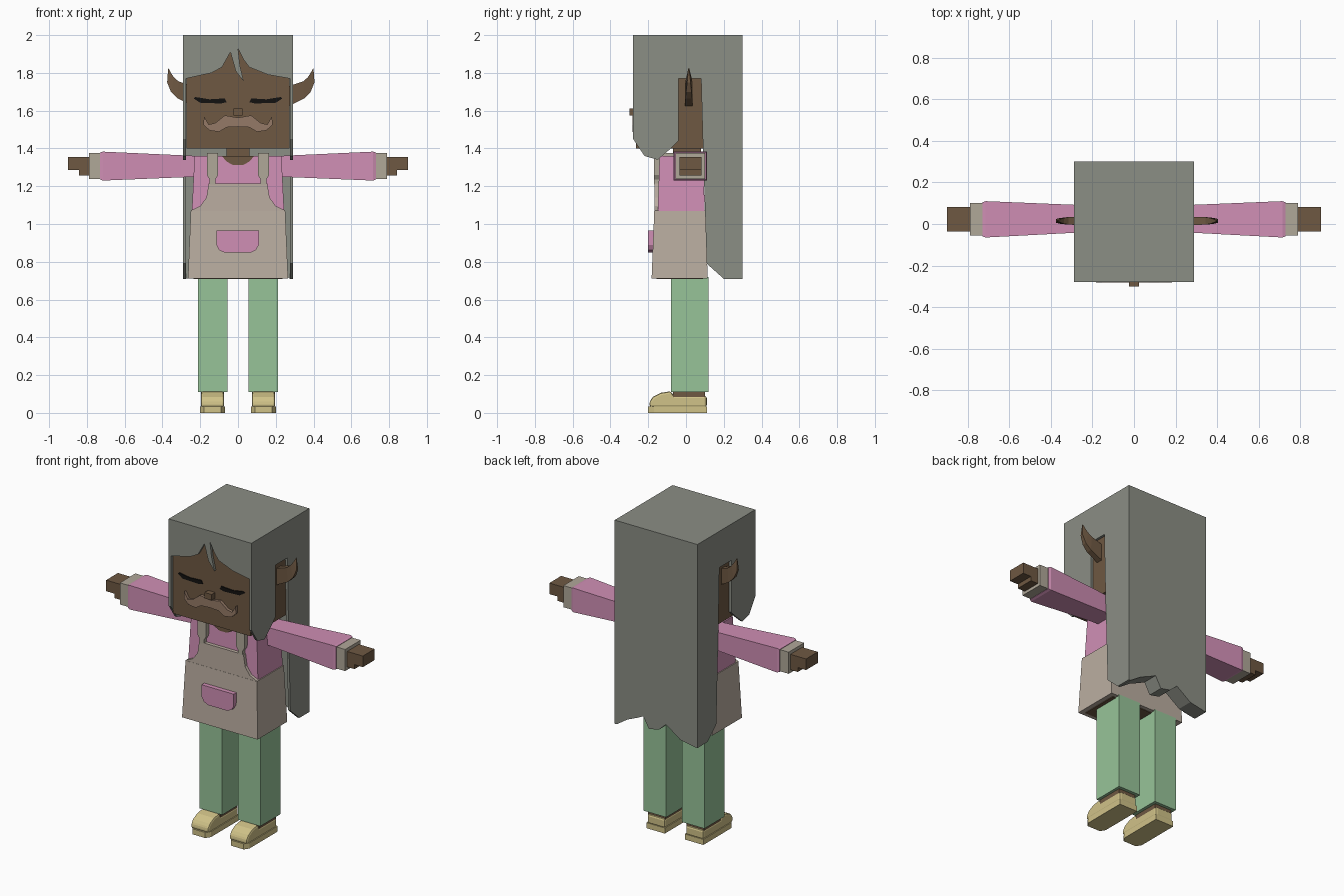
import bpy, bmesh

if "Cube" in bpy.data.objects:
    bpy.data.objects.remove(bpy.data.objects["Cube"], do_unlink=True)


def material(name, r, g, b):
    lin = [((c / 255 + 0.055) / 1.055) ** 2.4 for c in (r, g, b)] + [1]
    m = bpy.data.materials.new(name)
    m.use_nodes = True
    m.diffuse_color = lin
    bsdf = m.node_tree.nodes["Principled BSDF"]
    bsdf.inputs["Base Color"].default_value = lin
    bsdf.inputs["Roughness"].default_value = 0.9
    return m


HAIR = material("grey hair", 139, 142, 133)
SKIN = material("brown skin", 110, 88, 66)
PINK = material("pink shirt", 208, 143, 181)
APRON = material("tan apron", 187, 174, 161)
CUFF = material("pale cuff", 176, 168, 153)
GREEN = material("green trousers", 151, 196, 153)
SHOE = material("yellow shoe", 208, 194, 136)
STACHE = material("light brown moustache", 149, 122, 103)
BLACK = material("black eye", 18, 17, 16)


def place(axis, p, u, v):
    return {"x": (p, u, v), "y": (u, p, v), "z": (u, v, p)}[axis]


def finish(name, bm, mat):
    bmesh.ops.recalc_face_normals(bm, faces=bm.faces)
    me = bpy.data.meshes.new(name)
    bm.to_mesh(me)
    bm.free()
    me.materials.append(mat)
    ob = bpy.data.objects.new(name, me)
    bpy.context.collection.objects.link(ob)
    return ob


def skin_rings(name, rings, mat):
    """Closed solid through matching rings of points."""
    bm = bmesh.new()
    vs = [[bm.verts.new(p) for p in ring] for ring in rings]
    n = len(vs[0])
    for a, b in zip(vs, vs[1:]):
        for i in range(n):
            j = (i + 1) % n
            bm.faces.new((a[i], a[j], b[j], b[i]))
    bm.faces.new(vs[0])
    bm.faces.new(vs[-1])
    return finish(name, bm, mat)


def prism(name, axis, pts, a, b, mat):
    """Outline extruded along an axis."""
    return skin_rings(name, [[place(axis, p, u, v) for u, v in pts] for p in (a, b)], mat)


def loft(name, axis, sections, mat):
    """Rectangles (position, u0, u1, v0, v1) joined along an axis."""
    rings = [[place(axis, p, u, v) for u, v in ((u0, v0), (u1, v0), (u1, v1), (u0, v1))]
             for p, u0, u1, v0, v1 in sections]
    return skin_rings(name, rings, mat)


def box(name, x0, x1, y0, y1, z0, z1, mat):
    return loft(name, "z", [(z0, x0, x1, y0, y1), (z1, x0, x1, y0, y1)], mat)


def flip(pts, s):
    return [(s * u, v) for u, v in pts]


# Head, neck and face
box("head", -.272, .272, -.264, .2, 1.4, 1.96, SKIN)
box("neck", -.06, .06, -.07, .08, 1.3, 1.42, SKIN)
box("nose", -.025, .025, -.3, -.26, 1.575, 1.612, SKIN)
half = [(0, 1.563), (.07, 1.575), (.12, 1.535), (.155, 1.527), (.18, 1.57), (.183, 1.525),
        (.15, 1.495), (.1, 1.488), (.06, 1.512), (0, 1.515)]
for side, s in (("left", 1), ("right", -1)):
    prism(side + "_moustache", "y", flip(half, s), -.282, -.26, STACHE)
    prism(side + "_eye", "y", flip([(.06, 1.645), (.09, 1.638), (.2, 1.642), (.235, 1.665),
                                    (.225, 1.672), (.15, 1.66), (.07, 1.665)], s),
          -.27, -.263, BLACK)

# Hair: crown, fringe with a hanging lock, side panels and ragged back
box("hair_crown", -.275, .275, -.28, .3, 1.96, 2, HAIR)
prism("hair_fringe", "y", [(-.275, 1.96), (-.275, 1.77), (-.14, 1.8), (-.085, 1.83), (-.04, 1.91),
                           (-.012, 1.81), (.03, 1.755), (.01, 1.84), (0, 1.93), (.03, 1.87),
                           (.06, 1.83), (.16, 1.79), (.275, 1.77), (.275, 1.96)],
      -.28, -.262, HAIR)
prism("hair_back", "y", [(.275, 1.96), (.275, .71), (.2, .76), (.13, .79), (.09, .81), (.05, .74),
                         (-.02, .755), (-.07, .8), (-.17, .73), (-.275, .71), (-.275, 1.96)],
      .2, .3, HAIR)
lobe = [(-.28, 2), (-.28, 1.45), (-.22, 1.36), (-.15, 1.34), (-.08, 1.4), (-.04, 1.44),
        (-.04, 1.77), (.08, 1.77), (.09, 1.4), (.11, .79), (.2, .71), (.3, .71), (.3, 2)]
for side, s in (("left", 1), ("right", -1)):
    prism(side + "_hair_panel", "x", lobe, s * .275, s * .29, HAIR)

# Pointed ears, thick at the root and thin at the tip
for side, s in (("left", 1), ("right", -1)):
    rings = [((.27, 1.73), (.27, 1.625), .02), ((.345, 1.755), (.35, 1.665), .018),
             ((.368, 1.775), (.385, 1.7), .014), ((.382, 1.795), (.405, 1.75), .009),
             ((.398, 1.825), (.4, 1.82), .002)]
    skin_rings(side + "_ear", [[(.015 + s * (p[0] - .015), .015 + d, p[1])
                                for p, d in ((t, -w), (t, w), (b, w), (b, -w))]
                               for t, b, w in rings], SKIN)

# Shirt and apron
loft("shirt", "z", [(1.05, -.245, .245, -.15, .1), (1.36, -.23, .23, -.14, .09)], PINK)
prism("neckline", "y", [(-.085, 1.36), (-.06, 1.33), (-.025, 1.312), (.025, 1.312), (.06, 1.33),
                        (.085, 1.36)], -.148, -.139, SKIN)
loft("apron_skirt", "z", [(.712, -.265, .265, -.182, .115), (1.07, -.25, .25, -.168, .102)], APRON)
box("skirt_underside", -.235, .235, -.155, .09, .708, .715, SKIN)
prism("apron_bib", "y", [(-.25, 1.06), (-.25, 1.072), (-.2, 1.095), (-.167, 1.14), (-.155, 1.215),
                         (.155, 1.215), (.167, 1.14), (.2, 1.095), (.25, 1.072), (.25, 1.06)],
      -.167, -.145, APRON)
prism("apron_pocket", "y", [(-.115, .965), (-.115, .89), (-.1, .862), (-.07, .848), (.065, .848),
                            (.095, .862), (.11, .89), (.11, .965)], -.2, -.165, PINK)

for side, s in (("left", 1), ("right", -1)):
    # Straps over the shoulder
    prism(side + "_strap", "y", flip([(.105, 1.375), (.105, 1.26), (.12, 1.235), (.12, 1.21),
                                      (.15, 1.21), (.15, 1.235), (.165, 1.26), (.165, 1.375)], s),
          -.17, -.138, CUFF)
    loft(side + "_strap_top", "x", [(s * .105, -.138, .11, 1.35, 1.375),
                                    (s * .165, -.138, .11, 1.35, 1.375)], CUFF)

    # Arms
    loft(side + "_sleeve", "x", [(s * .215, -.04, .09, 1.25, 1.36), (s * .3, -.043, .093, 1.247, 1.364),
                                 (s * .715, -.065, .11, 1.23, 1.383),
                                 (s * .73, -.06, .105, 1.236, 1.378)], PINK)
    loft(side + "_cuff", "x", [(s * .725, -.055, .1, 1.238, 1.375),
                               (s * .79, -.055, .1, 1.238, 1.375)], CUFF)
    prism(side + "_hand", "y", flip([(.78, 1.355), (.78, 1.257), (.842, 1.257), (.842, 1.285),
                                     (.9, 1.285), (.9, 1.355)], s), -.035, .083, SKIN)

    # Legs
    loft(side + "_trouser_leg", "z", [(.11, s * .055, s * .213, -.08, .12),
                                      (.72, s * .055, s * .213, -.08, .12)], GREEN)
    loft(side + "_ankle", "z", [(.07, s * .075, s * .195, -.07, .1),
                                (.13, s * .075, s * .195, -.07, .1)], SKIN)

    # Shoes: flat sole with a rounded toe, and a bevelled upper
    c = s * .135
    prism(side + "_shoe_sole", "z", [(c - .065, .112), (c - .065, -.17), (c - .045, -.2),
                                     (c + .045, -.2), (c + .065, -.17), (c + .065, .112)],
          0, .035, SHOE)
    upper = prism(side + "_shoe_upper", "x", [(-.193, .03), (-.193, .06), (-.175, .085), (-.135, .106),
                                              (-.08, .115), (-.065, .09), (.11, .09), (.11, .03)],
                  c - .062, c + .062, SHOE)
    bevel = upper.modifiers.new("soft_edges", "BEVEL")
    bevel.width = .012
    bevel.segments = 2
